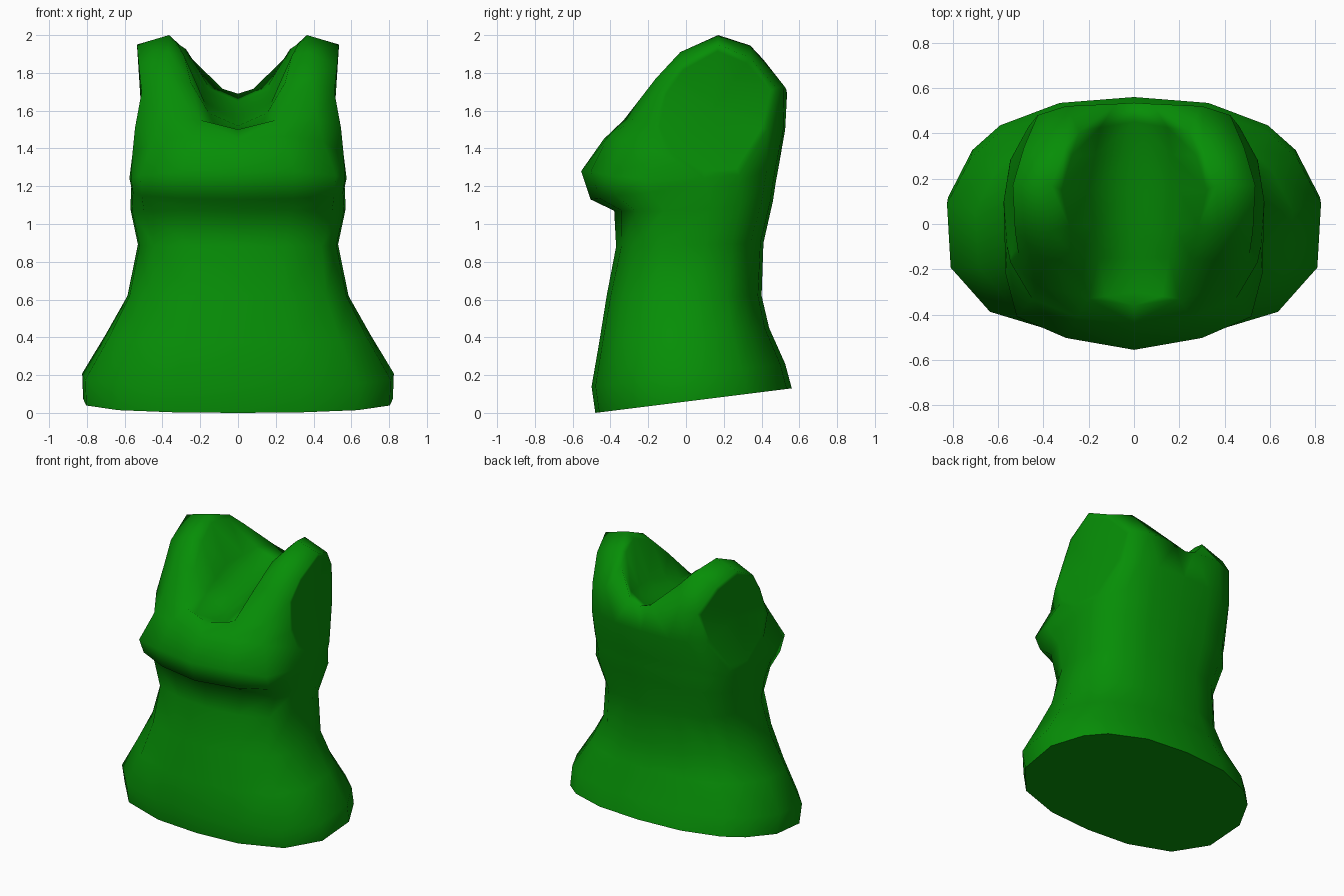
import bpy, bmesh, math
from mathutils import Vector

if "Cube" in bpy.data.objects:
    bpy.data.objects.remove(bpy.data.objects["Cube"])

green = bpy.data.materials.new("garment green")
green.diffuse_color = (0.002, 0.27, 0.002, 1)
green.use_nodes = True
green.node_tree.nodes["Principled BSDF"].inputs["Base Color"].default_value = green.diffuse_color

# half cross-sections, front centre -> side -> back centre (unit size)
HEM_U = [0, .4, .77, .98, 1, .87, .72, .4, 0]
HEM_V = [-1, -.96, -.78, -.4, .15, .55, .76, .95, 1]
CHEST_U = [0, .52, .9, .985, 1, .95, .75, .4, 0]
CHEST_V = [-1, -.9, -.72, -.36, .25, .6, .88, .97, 1]


def ring(blend, half_w, y_front, y_back, z_front, z_back, sag=0):
    pts = []
    for hu, hv, cu, cv in zip(HEM_U, HEM_V, CHEST_U, CHEST_V):
        u, v = hu + (cu - hu) * blend, hv + (cv - hv) * blend
        t = (v + 1) / 2
        pts.append(Vector((half_w * u, y_front + (y_back - y_front) * t,
                           z_front + (z_back - z_front) * t - sag * u ** 6)))
    return pts


def vecs(*pts):
    return [Vector(p) for p in pts]


# skirt, waist and bust rings from the hem upward
rings = [
    ring(0, .82, -.48, .56, 0, .13),
    ring(0, .825, -.50, .525, .14, .26),
    ring(0, .70, -.46, .44, .37, .45),
    ring(.2, .585, -.42, .40, .62, .62),
    ring(.5, .53, -.37, .41, .88, .90),
    ring(.8, .57, -.38, .46, 1.07, 1.12, .02),
    ring(1, .565, -.505, .475, 1.13, 1.22, -.01),
    ring(1, .575, -.555, .49, 1.28, 1.30, .05),
]
bust = rings[-1]

# upper chest rows: centre -> armhole
chest = vecs((0, -.435, 1.45), (.25, -.41, 1.465), (.45, -.33, 1.44), (.56, -.10, 1.36))
collar = vecs((0, -.36, 1.50), (.2, -.33, 1.55), (.42, -.27, 1.56), (.545, -.17, 1.51))
# upper back rows: centre -> armhole
back = vecs((0, .525, 1.5), (.22, .515, 1.5), (.35, .485, 1.5), (.465, .43, 1.5))
nape = vecs((0, .535, 1.69), (.08, .53, 1.715))

# shoulder strap: neck edge, ridge and armhole edge, front -> back
neck_edge = [collar[1]] + vecs((.25, -.15, 1.75), (.285, -.01, 1.89), (.32, .15, 1.955),
                               (.275, .30, 1.925), (.24, .41, 1.87))
ridge = [collar[2]] + vecs((.39, -.16, 1.77), (.37, -.03, 1.91), (.365, .17, 2.0),
                           (.305, .34, 1.945), (.30, .52, 1.73))
arm_edge = [collar[3]] + vecs((.51, -.13, 1.70), (.525, -.03, 1.84), (.535, .17, 1.95),
                              (.485, .34, 1.88), (.425, .48, 1.72))

bm = bmesh.new()


def build_half(s):
    def face(*pts):
        return bm.faces.new([bm.verts.new((s * p.x, p.y, p.z)) for p in pts])

    def loft(a, b):
        for i in range(len(a) - 1):
            face(a[i], a[i + 1], b[i + 1], b[i])

    # body
    for a, b in zip(rings, rings[1:]):
        loft(a, b)
    face(*rings[0])
    # chest and back panels
    loft(bust[:4], chest)
    loft(chest, collar)
    face(bust[3], bust[4], chest[3])
    loft(bust[:4:-1], back)
    loft(back, nape + [ridge[5], arm_edge[5]])
    face(nape[1], neck_edge[5], ridge[5])
    # shoulder strap
    loft(neck_edge, ridge)
    loft(ridge, arm_edge)
    # closed armhole with a narrow border
    rim = [bust[5], bust[4], chest[3]] + arm_edge + [back[3]]
    mid = sum(rim, Vector()) / len(rim)
    mid.x -= .005
    inner = [mid + (p - mid) * .9 for p in rim]
    loft(rim + rim[:1], inner + inner[:1])
    for i in range(len(inner)):
        face(inner[i - 1], inner[i], mid)
    # scooped neck surface, a rounded trough rising steadily to the nape
    valley = vecs((0, -.30, 1.505), (0, -.15, 1.52), (0, .0, 1.54), (0, .15, 1.57),
                  (0, .31, 1.605), (0, .45, 1.65))
    slope = []
    for n, c in zip(neck_edge, valley):
        p = c.lerp(n, .62)
        p.z = c.z + (n.z - c.z) * .3
        slope.append(p)
    loft(neck_edge, slope)
    loft(slope, valley)
    face(collar[0], collar[1], slope[0], valley[0])
    face(nape[0], nape[1], slope[5], valley[5])
    face(nape[1], neck_edge[5], slope[5])


build_half(1)
build_half(-1)
bmesh.ops.remove_doubles(bm, verts=bm.verts[:], dist=.0005)
bmesh.ops.recalc_face_normals(bm, faces=bm.faces[:])

# smooth cloth with a crisp hem edge
for f in bm.faces:
    f.smooth = True
for e in bm.edges:
    flat = [f.normal.z < -.9 and f.calc_center_median().z < .2 for f in e.link_faces]
    if any(flat) and not all(flat):
        e.smooth = False

mesh = bpy.data.meshes.new("tank_top")
bm.to_mesh(mesh)
bm.free()
mesh.materials.append(green)
top = bpy.data.objects.new("tank_top", mesh)
bpy.context.collection.objects.link(top)
